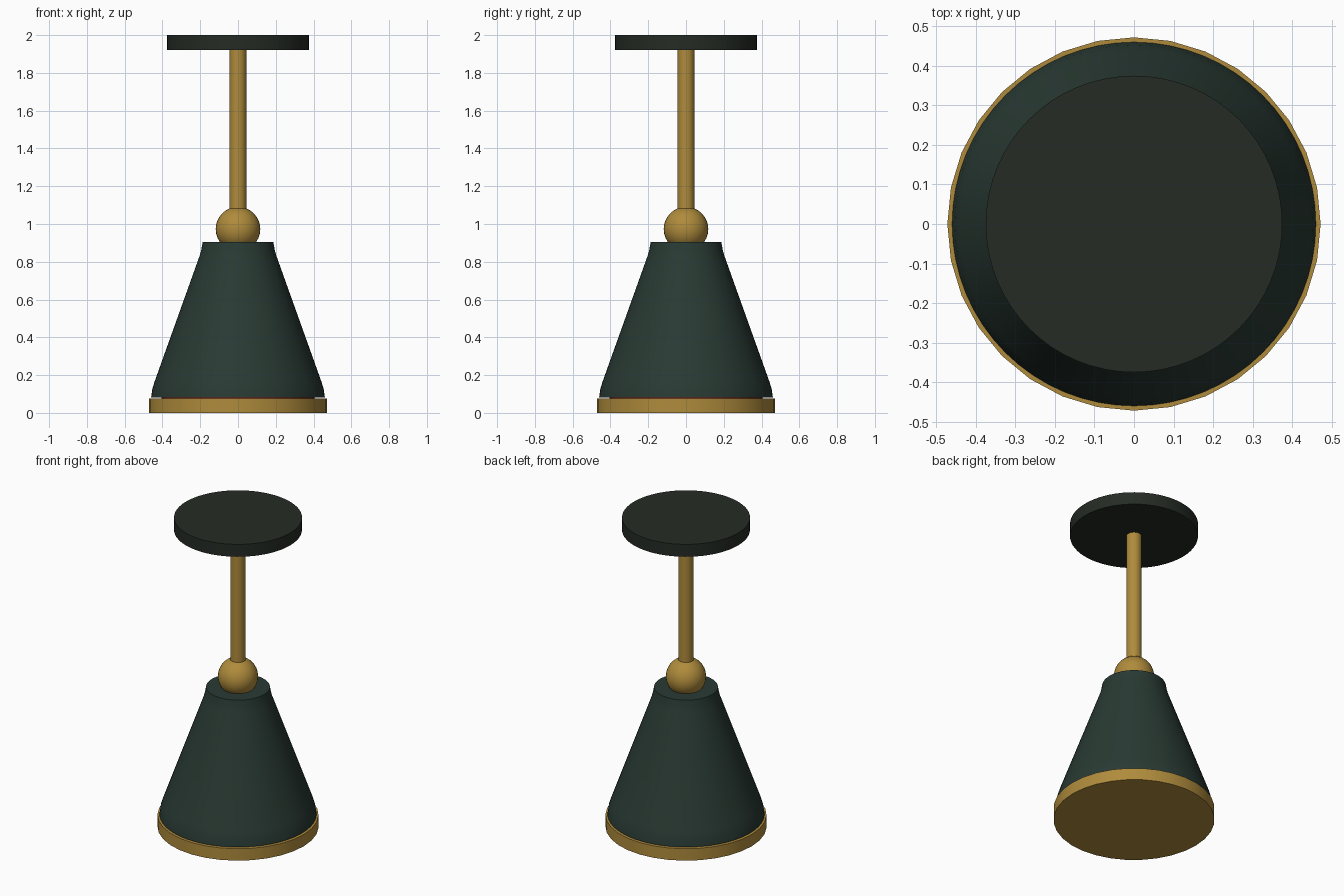
import bpy, bmesh, math

if "Cube" in bpy.data.objects:
    bpy.data.objects.remove(bpy.data.objects["Cube"])


def material(name, rgb):
    m = bpy.data.materials.new(name)
    m.diffuse_color = (*rgb, 1)
    m.use_nodes = True
    m.node_tree.nodes["Principled BSDF"].inputs["Base Color"].default_value = m.diffuse_color
    return m


brass = material("brass", (0.43, 0.26, 0.045))
green = material("dark_green", (0.022, 0.042, 0.033))
black = material("green_black", (0.018, 0.024, 0.018))
amber = material("red_amber", (0.35, 0.06, 0.03))


def finish(name, mat):
    ob = bpy.context.object
    ob.name = name
    ob.data.materials.append(mat)
    bpy.ops.object.shade_smooth_by_angle(angle=math.radians(35))
    return ob


def cylinder(name, radius, z0, z1, sides, mat):
    bpy.ops.mesh.primitive_cylinder_add(vertices=sides, radius=radius,
                                        depth=z1 - z0, location=(0, 0, (z0 + z1) / 2))
    return finish(name, mat)


def lathe(name, profile, sides, mat):
    bm = bmesh.new()
    rings = [[bm.verts.new((r * math.sin(2 * math.pi * i / sides),
                            r * math.cos(2 * math.pi * i / sides), z))
              for i in range(sides)] for r, z in profile]
    for a, b in zip(rings, rings[1:]):
        for i in range(sides):
            j = (i + 1) % sides
            bm.faces.new((a[i], a[j], b[j], b[i]))
    bm.faces.new(rings[0])
    bm.faces.new(rings[-1])
    bmesh.ops.recalc_face_normals(bm, faces=bm.faces)
    me = bpy.data.meshes.new(name)
    bm.to_mesh(me)
    bm.free()
    ob = bpy.data.objects.new(name, me)
    bpy.context.collection.objects.link(ob)
    bpy.ops.object.select_all(action='DESELECT')
    bpy.context.view_layer.objects.active = ob
    ob.select_set(True)
    return finish(name, mat)


# Ceiling mount and hanging rod
cylinder("ceiling_plate", 0.375, 1.92, 2.0, 64, black)
cylinder("rod", 0.045, 1.0, 1.92, 32, brass)

# Ball joint
bpy.ops.mesh.primitive_uv_sphere_add(segments=32, ring_count=16, radius=0.118,
                                     location=(0, 0, 0.973))
finish("ball_joint", brass)

# Conical shade with softly curved ends
lathe("shade", [(0.46, 0.082), (0.453, 0.13), (0.44, 0.17), (0.202, 0.835),
                (0.194, 0.865), (0.187, 0.905)], 64, green)

# Bottom rim, and the lamp disc glimpsed in the seam above it
cylinder("rim", 0.472, 0.0, 0.077, 32, brass)
cylinder("lamp_disc", 0.405, 0.07, 0.085, 32, amber)
